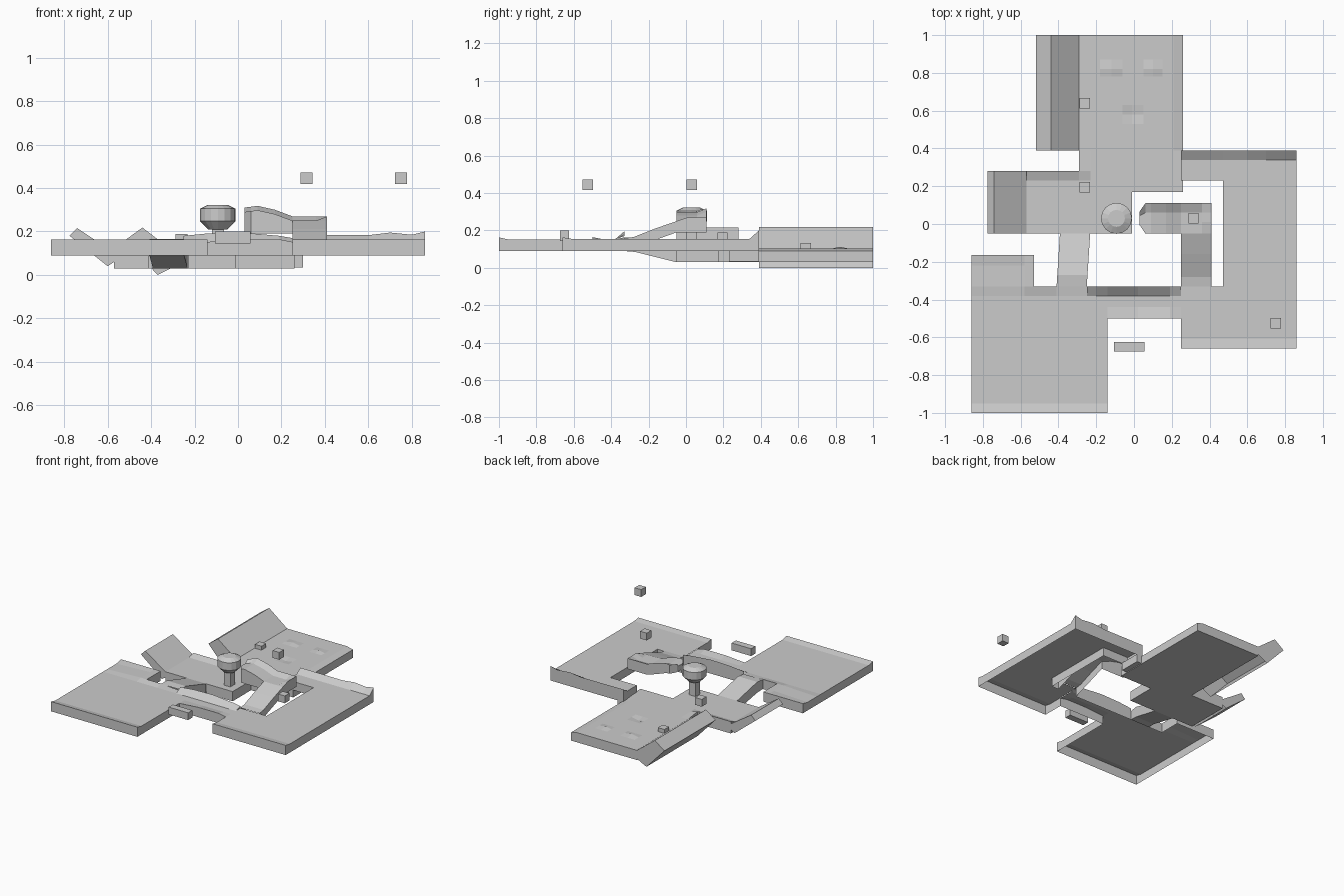
import bpy, bmesh
from mathutils import Matrix

if "Cube" in bpy.data.objects:
    bpy.data.objects.remove(bpy.data.objects["Cube"])


def finish(name, bm):
    me = bpy.data.meshes.new(name)
    bm.to_mesh(me)
    bm.free()
    ob = bpy.data.objects.new(name, me)
    bpy.context.collection.objects.link(ob)
    return ob


def lerp(t, pts):
    """Piecewise linear lookup."""
    if t <= pts[0][0]:
        return pts[0][1]
    for (a, u), (b, v) in zip(pts, pts[1:]):
        if t <= b:
            return u + (v - u) * (t - a) / (b - a)
    return pts[-1][1]


def sheet(name, rects, top, bottom, opening=lambda x, y: False, warp=None,
          lines_x=(), lines_y=(), closed=False):
    """Gridded top surface over a union of rectangles, with skirt walls; underside open unless closed."""
    xs = sorted({v for r in rects for v in r[:2]} | set(lines_x))
    ys = sorted({v for r in rects for v in r[2:]} | set(lines_y))
    bm = bmesh.new()
    verts = {}

    def vert(x, y):
        if (x, y) not in verts:
            verts[x, y] = bm.verts.new((x, y, top(x, y)))
        return verts[x, y]

    for x0, x1 in zip(xs, xs[1:]):
        for y0, y1 in zip(ys, ys[1:]):
            cx, cy = (x0 + x1) / 2, (y0 + y1) / 2
            if any(r[0] < cx < r[1] and r[2] < cy < r[3] for r in rects):
                bm.faces.new([vert(x0, y0), vert(x1, y0), vert(x1, y1), vert(x0, y1)])
    tops = list(bm.faces)
    rim = []
    for e in bm.edges:
        m = (e.verts[0].co + e.verts[1].co) / 2
        if e.is_boundary and not opening(m.x, m.y):
            rim.append(e)
    made = bmesh.ops.extrude_edge_only(bm, edges=rim)["geom"]
    for v in made:
        if isinstance(v, bmesh.types.BMVert):
            v.co.z = bottom(v.co.x, v.co.y)
    if closed:
        for v in bmesh.ops.duplicate(bm, geom=tops)["geom"]:
            if isinstance(v, bmesh.types.BMVert):
                v.co.z = bottom(v.co.x, v.co.y)
        bmesh.ops.remove_doubles(bm, verts=bm.verts, dist=.0005)
    if warp:
        for v in bm.verts:
            v.co.x, v.co.y = warp(v.co.x, v.co.y)
    bmesh.ops.recalc_face_normals(bm, faces=bm.faces)
    return finish(name, bm)


def box(name, c, s):
    bm = bmesh.new()
    bmesh.ops.create_cube(bm, size=1, matrix=Matrix.Translation(c) @ Matrix.Diagonal((*s, 1)))
    return finish(name, bm)


# low back platform with its left-hand landing
bumps = {(-.12, .82): .01, (.1, .82): .01, (-.01, .58): -.01}


def back_top(x, y):
    if x < -.28 and .27 < y < .3:
        return .12
    return .103 + bumps.get((x, y), 0) - (.012 if x > .25 and y > .3 else 0)


sheet("back_platform",
      [(-.29, .26, .17, 1), (-.57, -.01, -.05, .28)], back_top, lambda x, y: .03,
      lambda x, y: y < -.04 and -.41 < x < -.23,
      lines_x=(-.41, -.23, -.18, -.12, -.06, .05, .1, .15, .21),
      lines_y=(.23, .39, .53, .58, .63, .78, .82, .87), closed=True)


# left front platform
def left_top(x, y):
    if y > -.18 or y < -.99:
        return .163
    return .163 if y > -.34 and -.59 < x < -.4 else .152


sheet("left_platform",
      [(-.86, -.14, -1, -.5), (-.86, -.53, -1, -.165), (-.58, -.14, -.5, -.33)],
      left_top, lambda x, y: .09,
      lambda x, y: (y > -.34 and -.41 < x < -.25) or (x > -.15 and y > -.5),
      lines_x=(-.41, -.25), lines_y=(-.95, -.38, -.22))

# front bridge with raised inner edge
sheet("front_bridge", [(-.14, .25, -.5, -.33), (-.25, -.14, -.38, -.33)],
      lambda x, y: lerp(x, [(-.25, .18), (-.1, .195), (.1, .195), (.25, .17)]) if y > -.34
      else .152 + (.012 if y < -.49 and -.1 < x < .2 else 0),
      lambda x, y: .09, lambda x, y: x < -.13 and y < -.34 or x > .24,
      lines_x=(-.2, .02, .19), lines_y=(-.44,))


# right platform with back arm
def right_top(x, y):
    if y > .38:
        return lerp(x, [(.25, .185), (.6, .183), (.7, .195), (.8, .185), (.86, .2)])
    return .163 if y < -.65 else .155


sheet("right_platform",
      [(.47, .86, -.66, .39), (.25, .86, .23, .39), (.25, .86, -.66, -.33)],
      right_top, lambda x, y: .09,
      lambda x, y: (x < .26 and -.5 < y < -.33) or (-.34 < y < -.32 and x < .41),
      lines_x=(.3, .41, .52, .6, .7, .8), lines_y=(-.61, -.5, -.38, .34))
box("back_arm_support", (.275, .31, .065), (.05, .16, .06))

# sloping bridge between left platform and landing
sheet("sloping_bridge", [(-.41, -.25, -.33, -.05)],
      lambda x, y: lerp(y, [(-.33, .16), (-.27, .165), (-.05, .103)]),
      lambda x, y: lerp(y, [(-.33, .09), (-.27, .085), (-.05, .03)]),
      lambda x, y: y < -.32 or y > -.06,
      lambda x, y: (x + .018 * (y + .33) / .28, y),
      lines_x=(-.36, -.3), lines_y=(-.27, -.2, -.12), closed=True)


# raised walkway and its ramp down to the right platform
def walk_top(x, y):
    if y < -.05:
        return lerp(y, [(-.33, .158), (-.28, .165), (-.05, .255)])
    z = lerp(x, [(.03, .29), (.09, .298), (.17, .28), (.25, .25), (.41, .25)])
    return z + (.02 if y > .1 or (x > .4 and y > -.04) else 0)


def walk_bottom(x, y):
    if y < -.05:
        return lerp(y, [(-.33, .09), (-.05, .19)])
    return lerp(x, [(.03, .25), (.09, .245), (.17, .215), (.25, .19)])


sheet("raised_walkway", [(.03, .41, -.05, .11), (.25, .41, -.33, -.05)],
      walk_top, walk_bottom, lambda x, y: y < -.32,
      lambda x, y: (x, .03 + (y - .03) * (.45 if x < .04 else 1)),
      lines_x=(.06, .09, .17, .3, .36), lines_y=(-.28, -.22, -.16, .01, .06))


# tilted side slabs, open underneath
def tilted_slab(name, prof, y0, y1):
    bm = bmesh.new()
    a, b = [[bm.verts.new((x, y, z)) for x, z in prof] for y in (y0, y1)]
    bm.faces.new(a)
    bm.faces.new(b[::-1])
    for i in range(3):
        bm.faces.new([a[i], a[i + 1], b[i + 1], b[i]])
    bmesh.ops.recalc_face_normals(bm, faces=bm.faces)
    finish(name, bm)


tilted_slab("back_side_slab", [(-.29, .103), (-.44, .218), (-.52, .16), (-.37, 0), (-.29, .04)], .39, 1)
tilted_slab("landing_side_slab", [(-.57, .103), (-.74, .215), (-.775, .18), (-.6, .04), (-.57, .06)], -.05, .28)

# round pedestal: stacked rings on a square post
bm = bmesh.new()
rings = []
for r, z in [(.045, .21), (.082, .248), (.082, .305), (.045, .323)]:
    rings.append(bmesh.ops.create_circle(bm, segments=16, radius=r,
                                         matrix=Matrix.Translation((-.093, .03, z)))["verts"])
for p, q in zip(rings, rings[1:]):
    for i in range(16):
        j = (i + 1) % 16
        bm.faces.new([p[i], p[j], q[j], q[i]])
bm.faces.new(rings[0])
bm.faces.new(rings[-1])
bmesh.ops.recalc_face_normals(bm, faces=bm.faces)
finish("pedestal_disc", bm)
box("pedestal_post", (-.093, .03, .157), (.055, .055, .115))

# marker cubes and floating step
for c in [(.315, .03, .445), (.75, -.525, .445), (-.26, .64, .105), (-.26, .195, .162)]:
    box("marker_cube", c, (.055, .055, .055))
box("floating_step", (-.025, -.65, .172), (.163, .05, .055))
